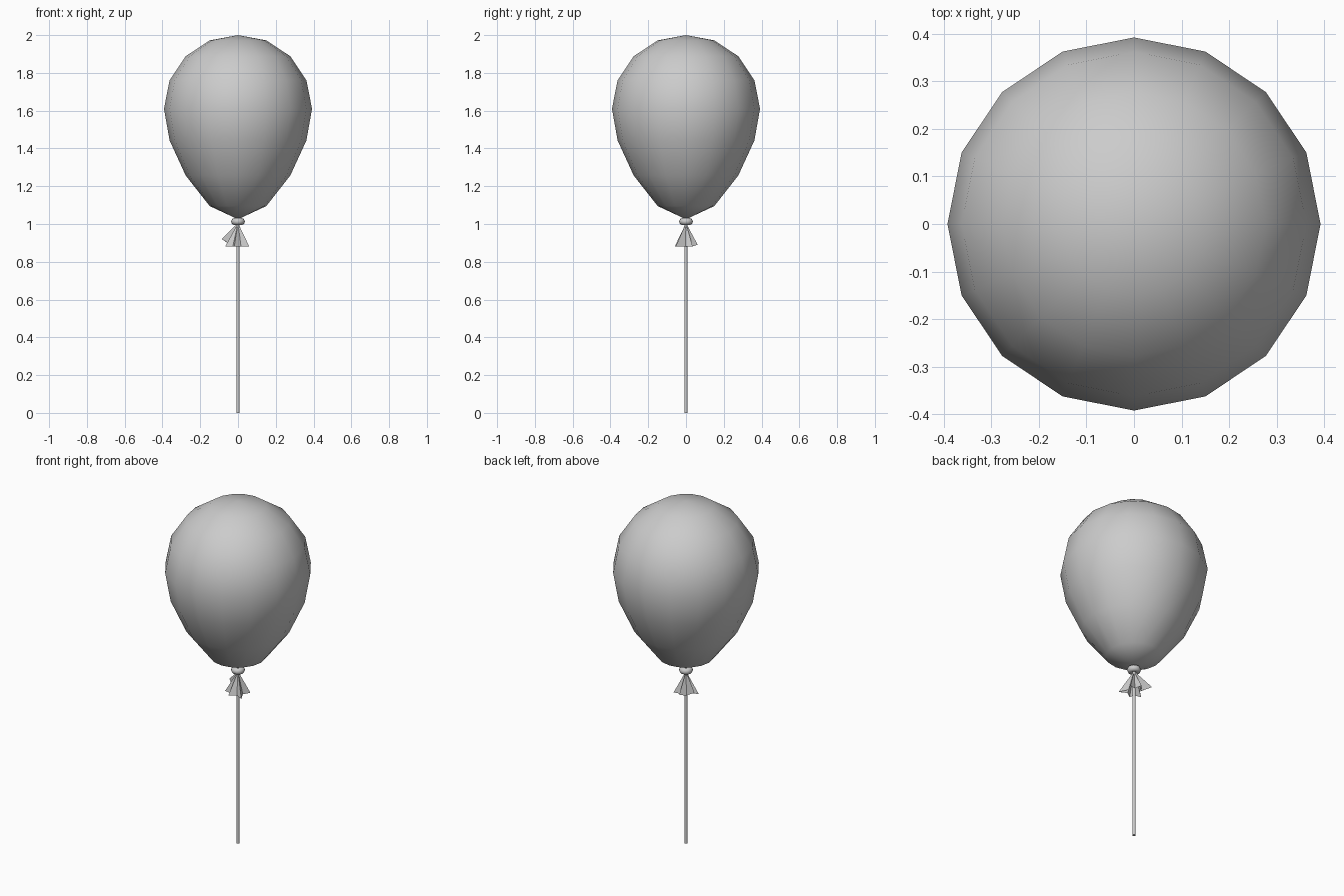
import bpy, bmesh, math

if "Cube" in bpy.data.objects:
    bpy.data.objects.remove(bpy.data.objects["Cube"])


def make(name, verts, faces, smooth=True):
    me = bpy.data.meshes.new(name)
    me.from_pydata(verts, [], faces)
    bm = bmesh.new()
    bm.from_mesh(me)
    bmesh.ops.remove_doubles(bm, verts=bm.verts, dist=1e-5)
    bmesh.ops.recalc_face_normals(bm, faces=bm.faces)
    for f in bm.faces:
        f.smooth = smooth
    bm.to_mesh(me)
    bm.free()
    ob = bpy.data.objects.new(name, me)
    bpy.context.collection.objects.link(ob)
    return ob


def lathe(name, profile, n):
    verts = [(r * math.cos(2 * math.pi * k / n), r * math.sin(2 * math.pi * k / n), z)
             for r, z in profile for k in range(n)]
    faces = [(i * n + k, i * n + (k + 1) % n, (i + 1) * n + (k + 1) % n, (i + 1) * n + k)
             for i in range(len(profile) - 1) for k in range(n)]
    return make(name, verts, faces)


# Balloon body: sixteen sides, teardrop profile
lathe("balloon_body", [(0, 1.025), (0.15, 1.095), (0.277, 1.257), (0.362, 1.442), (0.392, 1.61),
                       (0.362, 1.761), (0.277, 1.888), (0.15, 1.972), (0, 2.0)], 16)

# Knot: small rolled ring under the body
bpy.ops.mesh.primitive_torus_add(major_radius=0.018, minor_radius=0.019, major_segments=16,
                                 minor_segments=8, location=(0, 0, 1.013))
bpy.context.object.name = "knot"
bpy.ops.object.shade_smooth()

# Pleated neck flaring out below the knot, open underneath
rim = [(0.060, -0.055, 0.88), (0.034, -0.004, 0.88), (0.055, 0.036, 0.88), (0.018, 0.030, 0.88),
       (0.0, 0.062, 0.89), (-0.024, 0.030, 0.88), (-0.087, 0.045, 0.92), (-0.034, 0.008, 0.89),
       (-0.068, -0.022, 0.88), (-0.028, -0.028, 0.88), (-0.020, -0.060, 0.88), (0.016, -0.034, 0.88)]
n = len(rim)
make("neck_skirt", rim + [(0, 0, 1.005)], [(k, (k + 1) % n, n) for k in range(n)], False)

# String
bpy.ops.mesh.primitive_cylinder_add(vertices=8, radius=0.009, depth=1.0, location=(0, 0, 0.5))
bpy.context.object.name = "string"
bpy.ops.object.shade_smooth_by_angle(angle=math.radians(50))
